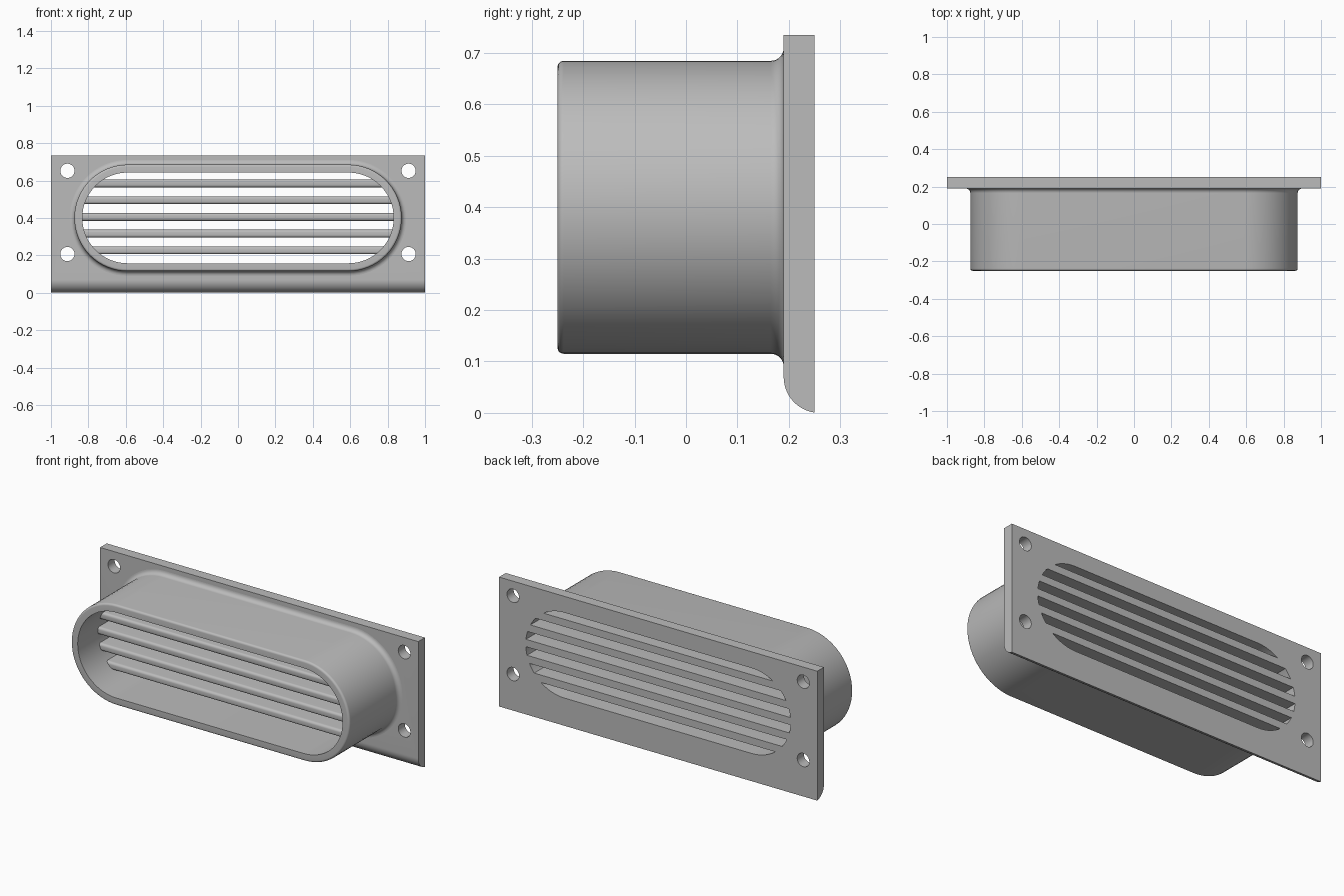
import bpy, bmesh, math

if "Cube" in bpy.data.objects:
    bpy.data.objects.remove(bpy.data.objects["Cube"])

CZ, HALF = 0.40, 0.59          # centre height and half straight length of the oval duct
R_OUT, R_IN = 0.285, 0.2425    # outer and inner end radii
BACK, FACE, MOUTH = 0.25, 0.19, -0.25

grey = bpy.data.materials.new("grey plastic")
grey.diffuse_color = (0.5, 0.5, 0.5, 1)
grey.use_nodes = True
grey.node_tree.nodes["Principled BSDF"].inputs["Base Color"].default_value = grey.diffuse_color


def finish(name, bm, angle=30):
    bmesh.ops.recalc_face_normals(bm, faces=bm.faces)
    mesh = bpy.data.meshes.new(name)
    bm.to_mesh(mesh)
    bm.free()
    mesh.materials.append(grey)
    ob = bpy.data.objects.new(name, mesh)
    bpy.context.collection.objects.link(ob)
    smooth(ob, angle)
    return ob


def smooth(ob, angle=30):
    bpy.ops.object.select_all(action='DESELECT')
    ob.select_set(True)
    bpy.context.view_layer.objects.active = ob
    bpy.ops.object.shade_smooth_by_angle(angle=math.radians(angle))


def oval(bm, y, r, half=HALF, cx=0, cz=CZ, n=32):
    """Ring of vertices: two half circles joined by straight sides."""
    ring = []
    for side, start in ((1, -math.pi / 2), (-1, math.pi / 2)):
        for i in range(n + 1):
            a = start + math.pi * i / n
            ring.append(bm.verts.new((cx + side * half + r * math.cos(a), y, cz + r * math.sin(a))))
    return ring


def bridge(bm, a, b):
    for i in range(len(a)):
        j = (i + 1) % len(a)
        bm.faces.new((a[i], a[j], b[j], b[i]))


def extrude_x(bm, section, x_of):
    """Prism along x; x_of gives the half length at each height."""
    left = [bm.verts.new((-x_of(z), y, z)) for y, z in section]
    right = [bm.verts.new((x_of(z), y, z)) for y, z in section]
    bridge(bm, left, right)
    bm.faces.new(left)
    bm.faces.new(right)


def arc(cy, cz, r, a0, a1, n):
    return [(cy + r * math.cos(math.radians(a0 + (a1 - a0) * i / n)),
             cz + r * math.sin(math.radians(a0 + (a1 - a0) * i / n))) for i in range(n + 1)]


# Mounting plate with a rounded lower front edge
bm = bmesh.new()
section = [(BACK, 0.735), (FACE, 0.735)] + arc(0.26, 0.07, 0.07, 180, 262, 14) + [(BACK, 0)]
extrude_x(bm, section, lambda z: 1.0)
plate = finish("mounting_plate", bm)

# Cutters: the oval opening and four screw holes
cut = bmesh.new()
openings = [(0, CZ, R_IN, HALF)]
openings += [(x, z, 0.038, 0) for x in (-0.912, 0.912) for z in (0.207, 0.652)]
for cx, cz, r, half in openings:
    a = oval(cut, 0.1, r, half, cx, cz)
    b = oval(cut, 0.35, r, half, cx, cz)
    bridge(cut, a, b)
    cut.faces.new(a)
    cut.faces.new(b)
bmesh.ops.remove_doubles(cut, verts=cut.verts, dist=1e-5)
cutter = finish("opening_cutter", cut)
cutter.hide_render = True
mod = plate.modifiers.new("openings", 'BOOLEAN')
mod.operation, mod.solver, mod.object = 'DIFFERENCE', 'EXACT', cutter
bpy.context.view_layer.objects.active = plate
bpy.ops.object.modifier_apply(modifier=mod.name)
bpy.data.objects.remove(cutter)
smooth(plate)

# Oval duct: inner wall, rounded mouth, outer wall and fillet onto the plate
profile = [(FACE, R_IN), (MOUTH, R_IN)]
profile += arc(MOUTH + 0.012, R_OUT - 0.012, 0.012, 180, 90, 5)
profile += arc(FACE - 0.025, R_OUT + 0.025, 0.025, -90, 0, 7)
profile += [(FACE + 0.005, R_OUT + 0.025)]
bm = bmesh.new()
rings = [oval(bm, y, r) for y, r in profile]
for i, ring in enumerate(rings):
    bridge(bm, ring, rings[(i + 1) % len(rings)])
finish("oval_duct", bm)

# Five slats with rounded front edges, ends sunk slightly into the duct wall
FRONT, H, ROUND = -0.07, 0.021, 0.014
for k in range(5):
    zc = 0.4055 + (k - 2) * 0.089
    section = [(BACK, zc - H), (BACK, zc + H)]
    section += arc(FRONT + ROUND, zc + H - ROUND, ROUND, 90, 180, 5)
    section += arc(FRONT + ROUND, zc - H + ROUND, ROUND, 180, 270, 5)
    bm = bmesh.new()
    extrude_x(bm, section, lambda z: HALF + 0.004 + math.sqrt(R_IN ** 2 - (z - CZ) ** 2))
    finish(f"slat_{k + 1}", bm)
